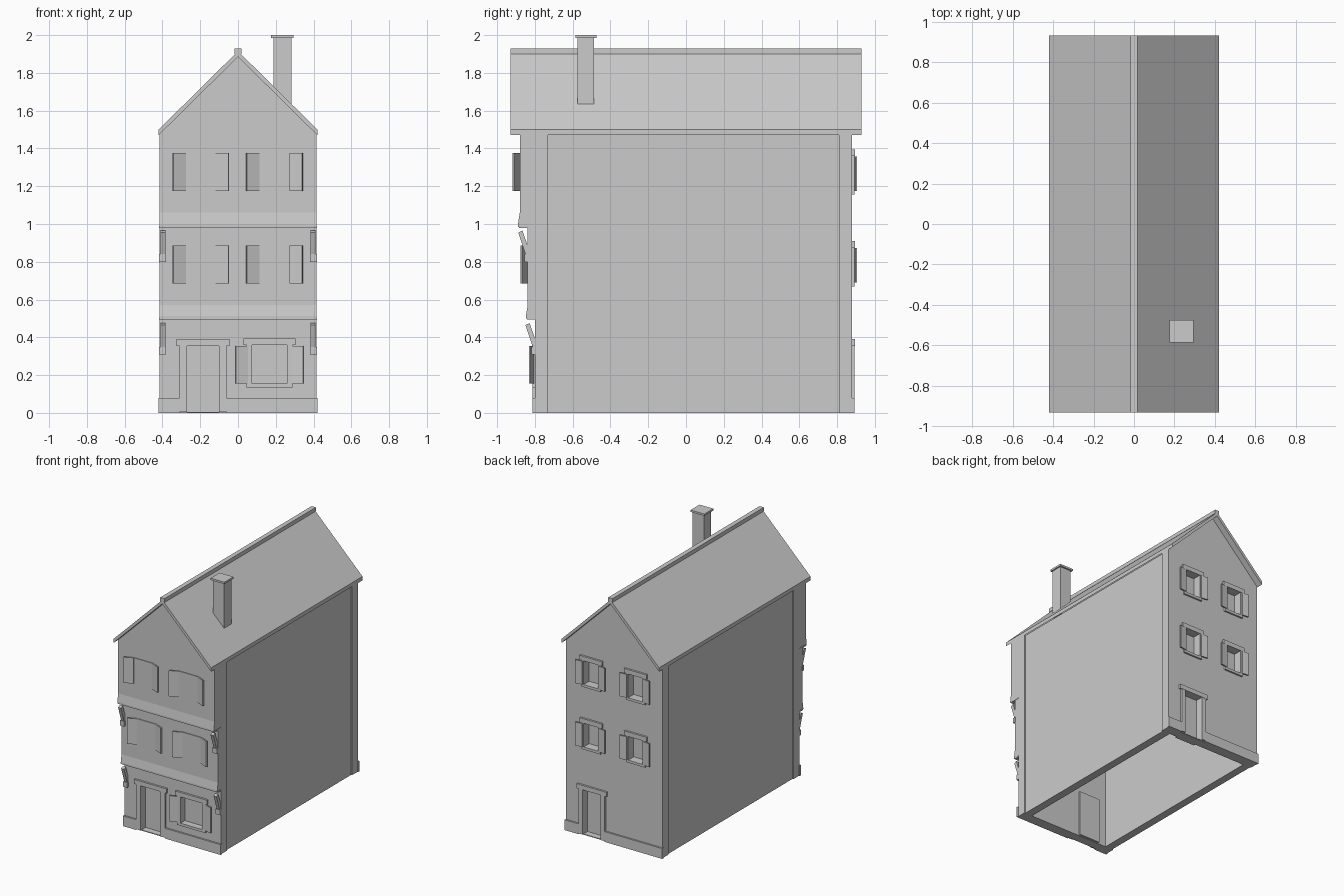
import bpy, bmesh
from mathutils import Matrix, Vector

if "Cube" in bpy.data.objects:
    bpy.data.objects.remove(bpy.data.objects["Cube"])

grey = bpy.data.materials.new("plain grey")
grey.use_nodes = True
grey.diffuse_color = (0.6, 0.6, 0.6, 1)
grey.node_tree.nodes["Principled BSDF"].inputs["Base Color"].default_value = (0.6, 0.6, 0.6, 1)


def finish(name, bm):
    bmesh.ops.recalc_face_normals(bm, faces=bm.faces)
    mesh = bpy.data.meshes.new(name)
    bm.to_mesh(mesh)
    bm.free()
    mesh.materials.append(grey)
    ob = bpy.data.objects.new(name, mesh)
    bpy.context.collection.objects.link(ob)
    return ob


def box(name, x, y, z, turn=0):
    """Box from (low, high) ranges, optionally turned about its vertical axis."""
    bm = bmesh.new()
    size = Vector((x[1] - x[0], y[1] - y[0], z[1] - z[0]))
    mid = Vector((sum(x), sum(y), sum(z))) / 2
    mat = Matrix.Translation(mid) @ Matrix.Rotation(turn, 4, "Z") @ Matrix.Diagonal(size).to_4x4()
    bmesh.ops.create_cube(bm, size=1, matrix=mat)
    return finish(name, bm)


def prism(name, points, span, axis):
    """Profile extruded along x (points are y, z) or along y (points are x, z)."""
    bm = bmesh.new()
    rings = []
    for s in span:
        rings.append([bm.verts.new((s, a, b) if axis == "x" else (a, s, b)) for a, b in points])
    bm.faces.new(rings[0])
    bm.faces.new(rings[1][::-1])
    for i in range(len(points)):
        j = (i + 1) % len(points)
        bm.faces.new((rings[0][i], rings[0][j], rings[1][j], rings[1][i]))
    return finish(name, bm)


def cut(wall, x, y, z):
    cutter = box("cutter", x, y, z)
    cutter.hide_render = True
    mod = wall.modifiers.new("opening", "BOOLEAN")
    mod.operation, mod.solver, mod.object = "DIFFERENCE", "EXACT", cutter
    bpy.context.view_layer.objects.active = wall
    bpy.ops.object.modifier_apply(modifier=mod.name)
    bpy.data.objects.remove(cutter)


def out(face, side, a, b):
    """Depth range measured outward from a wall face (side is -1 front, 1 back)."""
    return tuple(sorted((face + side * a, face + side * b)))


def shutters(name, cx, half, width, z, face, side, turn, lift):
    for s, label in ((-1, "right"), (1, "left")):
        x = sorted((cx + s * half, cx + s * (half + width)))
        box(f"{name}_shutter_{label}", x, out(face, side, lift, lift + 0.01), z, s * side * turn)


def frame(name, cx, half, rim, z, face, side, sill=True):
    """Flat surround with a slightly wider lintel and sill."""
    depth = out(face, side, -0.005, 0.013)
    for s in (-1, 1):
        x = sorted((cx + s * half, cx + s * (half + rim)))
        box(f"{name}_jamb", x, depth, z)
    wide = half + rim + 0.015
    box(f"{name}_lintel", (cx - wide, cx + wide), out(face, side, -0.005, 0.015), (z[1], z[1] + 0.035))
    if sill:
        box(f"{name}_sill", (cx - half - rim, cx + half + rim), depth, (z[0] - 0.02, z[0]))


FRONT, BACK, W = -0.8, 0.88, 0.415
DOOR, WIN = (0.006, 0.355), 0.167

# Side walls
for s, label in ((-1, "right"), (1, "left")):
    box(f"side_wall_{label}", sorted((s * 0.345, s * 0.407)), (-0.735, 0.815), (0, 1.475))

# Ground floor front with door and shop window recesses
front = box("ground_front_wall", (-W, W), (FRONT, -0.73), (0, 0.5))
cut(front, (-0.27, -0.1), (-0.9, -0.745), DOOR)
cut(front, (WIN - 0.092, WIN + 0.092), (-0.9, -0.76), (0.155, 0.36))
box("front_door", (-0.275, -0.095), (-0.75, -0.715), (0.004, 0.36))
frame("front_door", -0.185, 0.085, 0.04, DOOR, FRONT, -1, False)
frame("shop_window", WIN, 0.092, 0.03, (0.155, 0.36), FRONT, -1)
shutters("shop_window", WIN, 0.11, 0.07, (0.155, 0.355), FRONT, -1, 0.3, 0.012)

# Jettied upper floors with flared feet
prism("middle_front_wall", [(-0.73, 0.5), (-0.848, 0.5), (-0.848, 0.512), (-0.838, 0.57),
                            (-0.838, 0.985), (-0.73, 0.985)], (-W, W), "x")
prism("upper_front_wall", [(-0.73, 0.985), (-0.89, 0.985), (-0.89, 0.997), (-0.88, 1.06),
                           (-0.88, 1.475), (-0.73, 1.475)], (-W, W), "x")
for z, y in ((0.495, -0.842), (0.98, -0.884)):
    box("floor_beam", (-0.418, 0.418), (y, -0.8), (z, z + 0.01))
prism("front_gable", [(-W, 1.475), (W, 1.475), (0, 1.89)], (-0.88, -0.8), "y")

# Upper front windows with half-open shutters
for z, face in ((0.685, -0.838), (1.175, -0.88)):
    for cx in (-0.197, 0.193):
        box("upper_window_pane", (cx - 0.078, cx + 0.078), out(face, -1, -0.002, 0.006), (z, z + 0.2))
        shutters("upper_window", cx, 0.078, 0.073, (z, z + 0.2), face, -1, 0.42, 0.014)

# Slanted corner brackets under each jetty
for z, y in ((0.31, FRONT), (0.8, -0.838)):
    for s in (-1, 1):
        prism("corner_bracket", [(y + 0.005, z), (y - 0.012, z + 0.04), (y - 0.05, z + 0.155),
                                 (y - 0.028, z + 0.165), (y + 0.005, z + 0.07)],
              (s * 0.385, s * 0.41), "x")
        box("bracket_foot", sorted((s * 0.38, s * 0.417)), (y - 0.018, y + 0.005), (z, z + 0.04))

# Back wall with door and four framed windows
back = prism("back_wall", [(-W, 0), (W, 0), (W, 1.475), (0, 1.89), (-W, 1.475)], (0.81, BACK), "y")
cut(back, (0.11, 0.265), (0.825, 1), DOOR)
box("back_door", (0.1, 0.275), (0.79, 0.83), (0.004, 0.36))
frame("back_door", 0.187, 0.078, 0.035, DOOR, BACK, 1, False)
for z in (0.69, 1.175):
    for cx in (-0.19, 0.193):
        cut(back, (cx - 0.062, cx + 0.062), (0.825, 1), (z, z + 0.185))
        frame("back_window", cx, 0.062, 0.02, (z, z + 0.185), BACK, 1)
        shutters("back_window", cx, 0.072, 0.055, (z, z + 0.182), BACK, 1, 0.12, 0.013)

# Plinths either side of each door
for face, side, gap in ((FRONT, -1, (-0.31, -0.06)), (BACK, 1, (0.074, 0.3))):
    for x in ((-0.42, gap[0]), (gap[1], 0.42)):
        box("plinth", x, out(face, side, -0.005, 0.013), (0, 0.08))

# Roof, ridge and chimney
prism("roof", [(-0.42, 1.47), (-0.42, 1.5), (0, 1.915), (0.42, 1.5), (0.42, 1.47), (0, 1.885)],
      (-0.93, 0.93), "y")
box("ridge_cap", (-0.018, 0.018), (-0.93, 0.93), (1.9, 1.93))
box("chimney_shaft", (0.187, 0.283), (-0.575, -0.487), (1.6, 1.987))
box("chimney_cap", (0.175, 0.293), (-0.585, -0.475), (1.985, 2.0))
